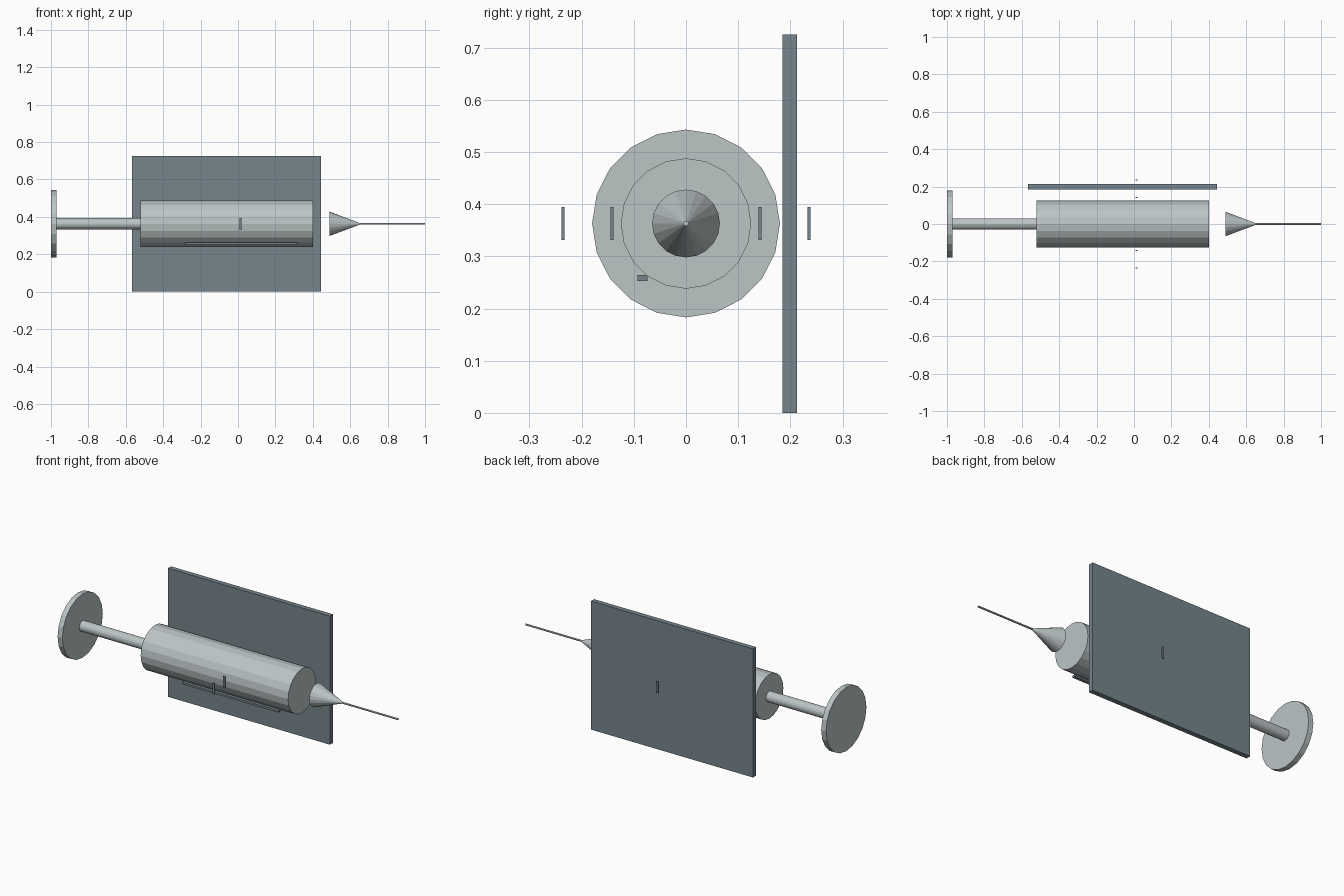
import bpy, bmesh, math
from mathutils import Matrix

if "Cube" in bpy.data.objects:
    bpy.data.objects.remove(bpy.data.objects["Cube"])

AXIS_Z = 0.363  # height of the syringe axis


def material(name, rgb):
    m = bpy.data.materials.new(name)
    m.diffuse_color = (*rgb, 1)
    m.use_nodes = True
    m.node_tree.nodes["Principled BSDF"].inputs["Base Color"].default_value = m.diffuse_color
    return m


light_grey = material("light_grey", (0.50, 0.555, 0.56))
slate = material("slate_grey", (0.18, 0.235, 0.26))


def finish(name, bm, mat):
    me = bpy.data.meshes.new(name)
    bm.to_mesh(me)
    bm.free()
    me.materials.append(mat)
    ob = bpy.data.objects.new(name, me)
    bpy.context.collection.objects.link(ob)
    return ob


def tube(name, x0, x1, r0, r1, mat):
    """Flat-sided solid of revolution lying along x."""
    bm = bmesh.new()
    place = Matrix.Translation(((x0 + x1) / 2, 0, AXIS_Z)) @ Matrix.Rotation(math.pi / 2, 4, 'Y')
    bmesh.ops.create_cone(bm, cap_ends=True, segments=20, radius1=r0, radius2=r1,
                          depth=x1 - x0, matrix=place)
    return finish(name, bm, mat)


def box(name, lo, hi, mat):
    bm = bmesh.new()
    mid = [(a + b) / 2 for a, b in zip(lo, hi)]
    size = [b - a for a, b in zip(lo, hi)]
    bmesh.ops.create_cube(bm, size=1, matrix=Matrix.Translation(mid) @ Matrix.Diagonal((*size, 1)))
    return finish(name, bm, mat)


# Syringe, from thumb plate to needle tip
tube("thumb_plate", -1.0, -0.97, 0.18, 0.18, light_grey)
tube("plunger_rod", -0.97, -0.52, 0.03, 0.03, light_grey)
tube("barrel", -0.52, 0.40, 0.125, 0.125, light_grey)
tube("needle_hub", 0.49, 0.65, 0.065, 0.005, light_grey)
tube("needle", 0.65, 1.0, 0.005, 0.005, light_grey)

# Upright panel behind the barrel
box("back_panel", (-0.567, 0.185, 0), (0.444, 0.213, 0.725), slate)

# Thin strip under the barrel
box("lower_strip", (-0.283, -0.093, 0.253), (0.317, -0.074, 0.264), slate)

# Small upright marks, two on each side
for side in (-1, 1):
    for label, y in (("inner", 0.142), ("outer", 0.236)):
        where = "front" if side < 0 else "back"
        box(f"{label}_mark_{where}", (0.008, side * y - 0.003, 0.331),
            (0.02, side * y + 0.003, 0.395), slate)
